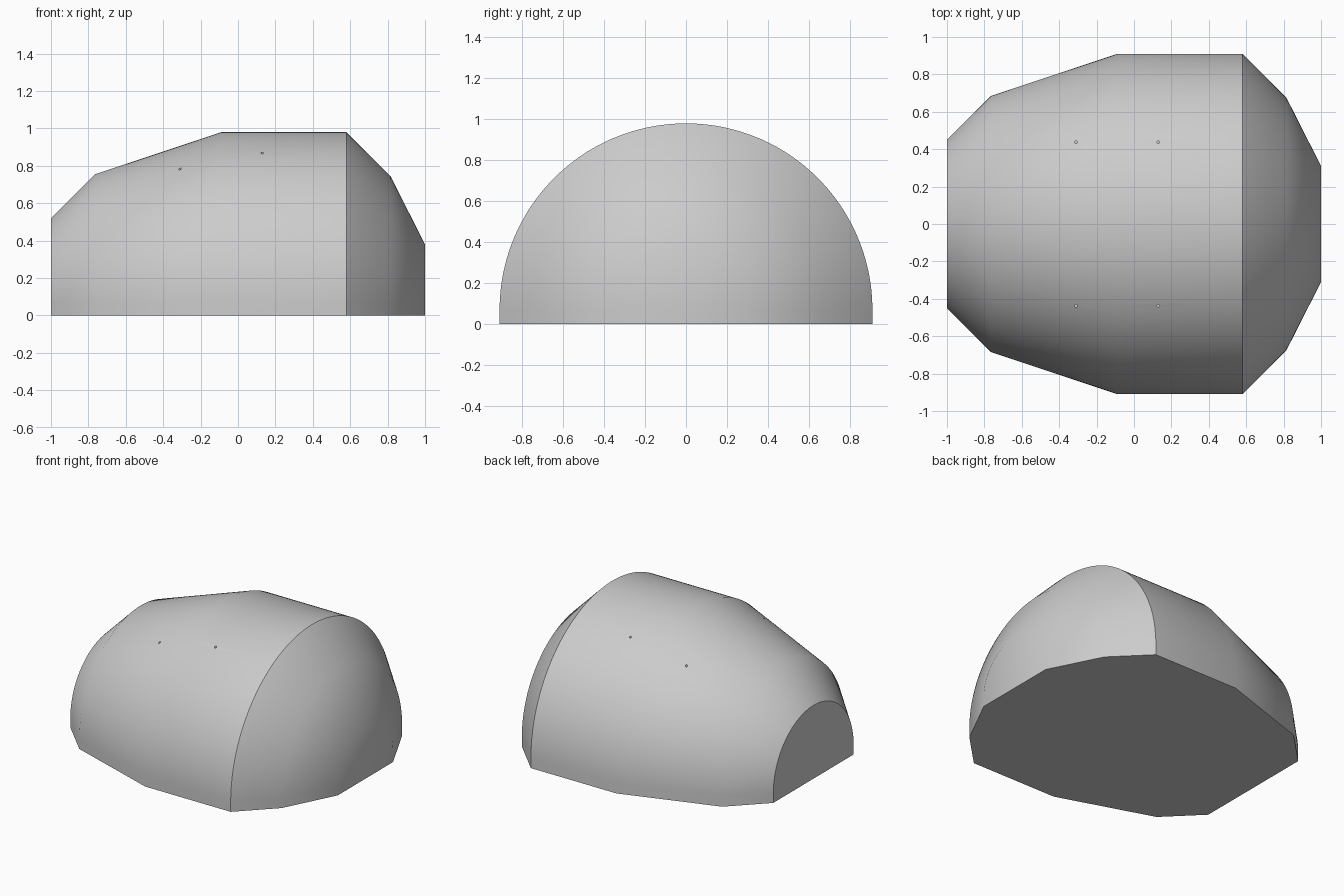
import bpy, bmesh, math
from mathutils import Matrix

cube = bpy.data.objects.get("Cube")
if cube:
    bpy.data.objects.remove(cube, do_unlink=True)

SKIRT = 0.07          # straight wall below the arch
STEPS = 96            # arch segments
# stations along the body: x position, arch radius
STATIONS = [(-1.0, 0.45), (-0.765, 0.685), (-0.09, 0.91),
            (0.58, 0.91), (0.815, 0.675), (1.0, 0.31)]

grey = bpy.data.materials.new("plain_grey")
grey.use_nodes = True
grey.diffuse_color = (0.6, 0.6, 0.6, 1)
grey.node_tree.nodes["Principled BSDF"].inputs["Base Color"].default_value = (0.6, 0.6, 0.6, 1)


def make_object(name, bm):
    bmesh.ops.recalc_face_normals(bm, faces=bm.faces)
    mesh = bpy.data.meshes.new(name)
    bm.to_mesh(mesh)
    bm.free()
    mesh.materials.append(grey)
    obj = bpy.data.objects.new(name, mesh)
    bpy.context.collection.objects.link(obj)
    return obj


def arch(bm, x, r):
    """Half circle standing on a short vertical skirt."""
    pts = [(r, 0)]
    for i in range(STEPS + 1):
        a = math.pi * i / STEPS
        pts.append((r * math.cos(a), SKIRT + r * math.sin(a)))
    pts.append((-r, 0))
    return [bm.verts.new((x, y, z)) for y, z in pts]


# Domed body: arches lofted together, closed at both ends and below
bm = bmesh.new()
rings = [arch(bm, x, r) for x, r in STATIONS]
for a, b in zip(rings, rings[1:]):
    for i in range(len(a) - 1):
        bm.faces.new((a[i], a[i + 1], b[i + 1], b[i]))
bm.faces.new(rings[0])
bm.faces.new(rings[-1])
bm.faces.new([r[0] for r in rings] + [r[-1] for r in reversed(rings)])
shell = make_object("domed_shell", bm)

# Four tiny pin holes in the roof
bm = bmesh.new()
for x, z in ((-0.31, 0.79), (0.13, 0.87)):
    for y in (-0.437, 0.437):
        bmesh.ops.create_cone(bm, cap_ends=True, segments=16, radius1=0.007,
                              radius2=0.007, depth=0.16,
                              matrix=Matrix.Translation((x, y, z)))
cutter = make_object("pin_hole_cutter", bm)
cutter.hide_render = True

cut = shell.modifiers.new("pin_holes", "BOOLEAN")
cut.operation = "DIFFERENCE"
cut.solver = "EXACT"
cut.object = cutter

bpy.ops.object.select_all(action="DESELECT")
shell.select_set(True)
bpy.context.view_layer.objects.active = shell
bpy.ops.object.modifier_apply(modifier=cut.name)
bpy.data.objects.remove(cutter, do_unlink=True)
bpy.ops.object.shade_smooth_by_angle(angle=math.radians(30))
